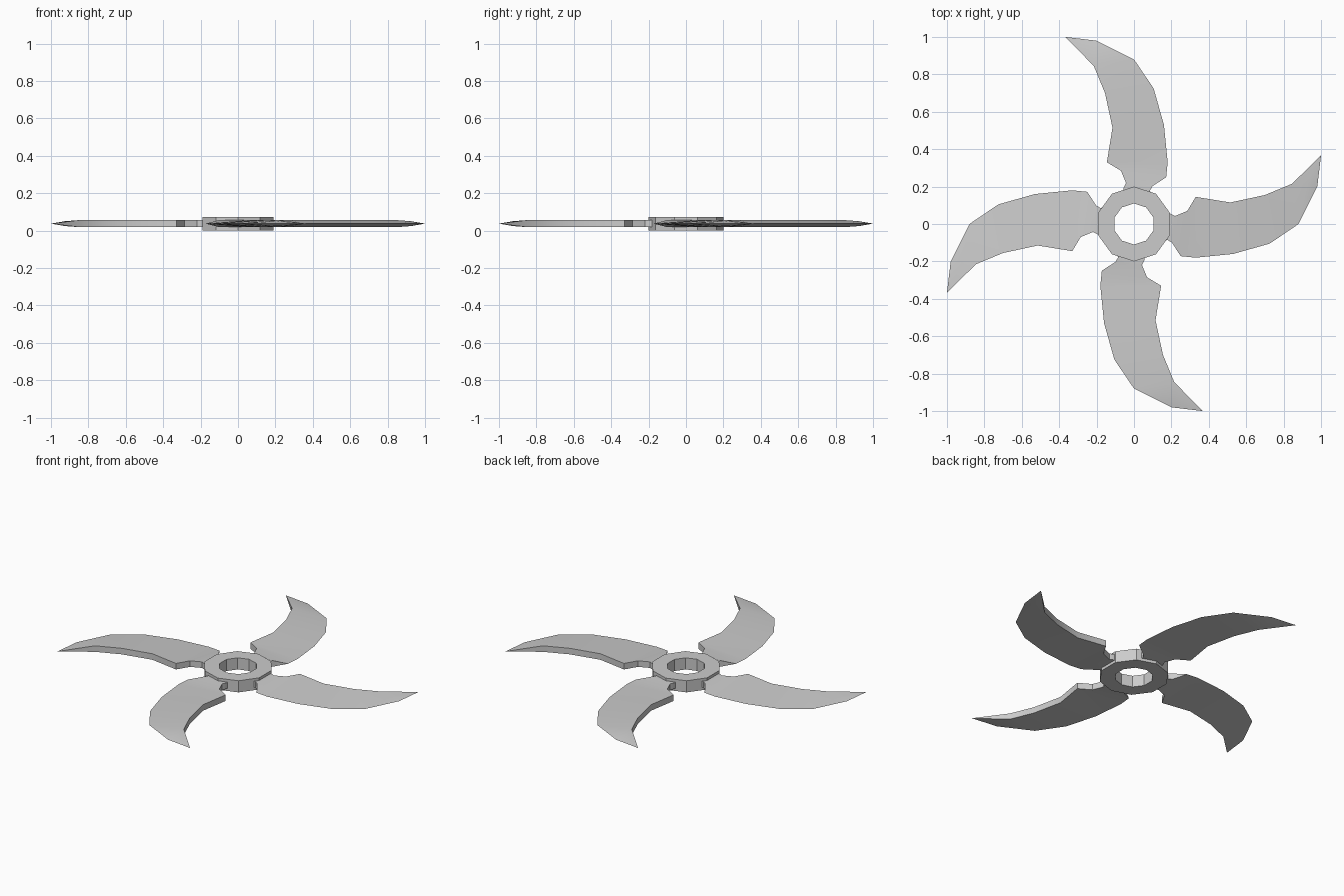
import bpy, bmesh, math

if "Cube" in bpy.data.objects:
    bpy.data.objects.remove(bpy.data.objects["Cube"])

ZC = 0.037   # mid height of the blades
HALF = 0.019  # half thickness of the blade back


def finish(name, bm):
    bmesh.ops.remove_doubles(bm, verts=bm.verts[:], dist=1e-5)
    bmesh.ops.recalc_face_normals(bm, faces=bm.faces[:])
    me = bpy.data.meshes.new(name)
    bm.to_mesh(me)
    bm.free()
    ob = bpy.data.objects.new(name, me)
    bpy.context.collection.objects.link(ob)
    return ob


# Hub: ten-sided ring with a ten-sided bore
bm = bmesh.new()
section = [(0.2, 0.0), (0.2, 0.073), (0.11, 0.073), (0.11, 0.0)]
rings = []
for i in range(10):
    a = math.radians(90 + 36 * i)
    rings.append([bm.verts.new((r * math.cos(a), r * math.sin(a), z)) for r, z in section])
for i in range(10):
    p, q = rings[i], rings[(i + 1) % 10]
    for k in range(4):
        n = (k + 1) % 4
        bm.faces.new((p[k], q[k], q[n], p[n]))
finish("hub", bm)

# Blade outline: thick back edge, and cutting edge that thins to a line
back = [(0.16, 0.055), (0.195, 0.055), (0.22, 0.043), (0.285, 0.07),
        (0.33, 0.145), (0.515, 0.115), (0.70, 0.155), (0.845, 0.215)]
edge = [(0.16, -0.09), (0.18, -0.085), (0.203, -0.10), (0.25, -0.172),
        (0.33, -0.18), (0.53, -0.16), (0.725, -0.105), (0.88, 0.0)]
edge_half = [HALF, HALF, HALF, 0, 0, 0, 0, 0]
shoulder, ridge, tip = (0.98, 0.20), (0.925, 0.215), (1.0, 0.367)

bm = bmesh.new()


def layer(sign):
    def v(p, h):
        return bm.verts.new((p[0], p[1], ZC + sign * h))
    b = [v(p, HALF) for p in back]
    e = [v(p, h) for p, h in zip(edge, edge_half)]
    s, m, t = v(shoulder, 0), v(ridge, 0.013), v(tip, 0)
    for i in range(len(b) - 1):
        bm.faces.new((b[i], e[i], e[i + 1], b[i + 1]))
    loop = [b[-1], e[-1], s, t]
    for i in range(4):
        bm.faces.new((loop[i], loop[(i + 1) % 4], m))
    return b, e, t


top, bottom = layer(1), layer(-1)

# Side walls: back edge, neck and root
tb, te, tt = top
bb, be, bt = bottom
for i in range(len(tb) - 1):
    bm.faces.new((tb[i], tb[i + 1], bb[i + 1], bb[i]))
for i in range(2):
    bm.faces.new((te[i], te[i + 1], be[i + 1], be[i]))
bm.faces.new((te[2], te[3], be[2]))
bm.faces.new((tb[0], te[0], be[0], bb[0]))
bm.faces.new((tb[-1], tt, bb[-1]))
blade = finish("blade_1", bm)

bpy.context.view_layer.objects.active = blade
blade.select_set(True)
bpy.ops.object.shade_smooth_by_angle(angle=math.radians(30))

# Remaining three blades around the hub
for i in range(1, 4):
    copy = blade.copy()
    copy.name = f"blade_{i + 1}"
    copy.rotation_euler = (0, 0, i * math.pi / 2)
    bpy.context.collection.objects.link(copy)
